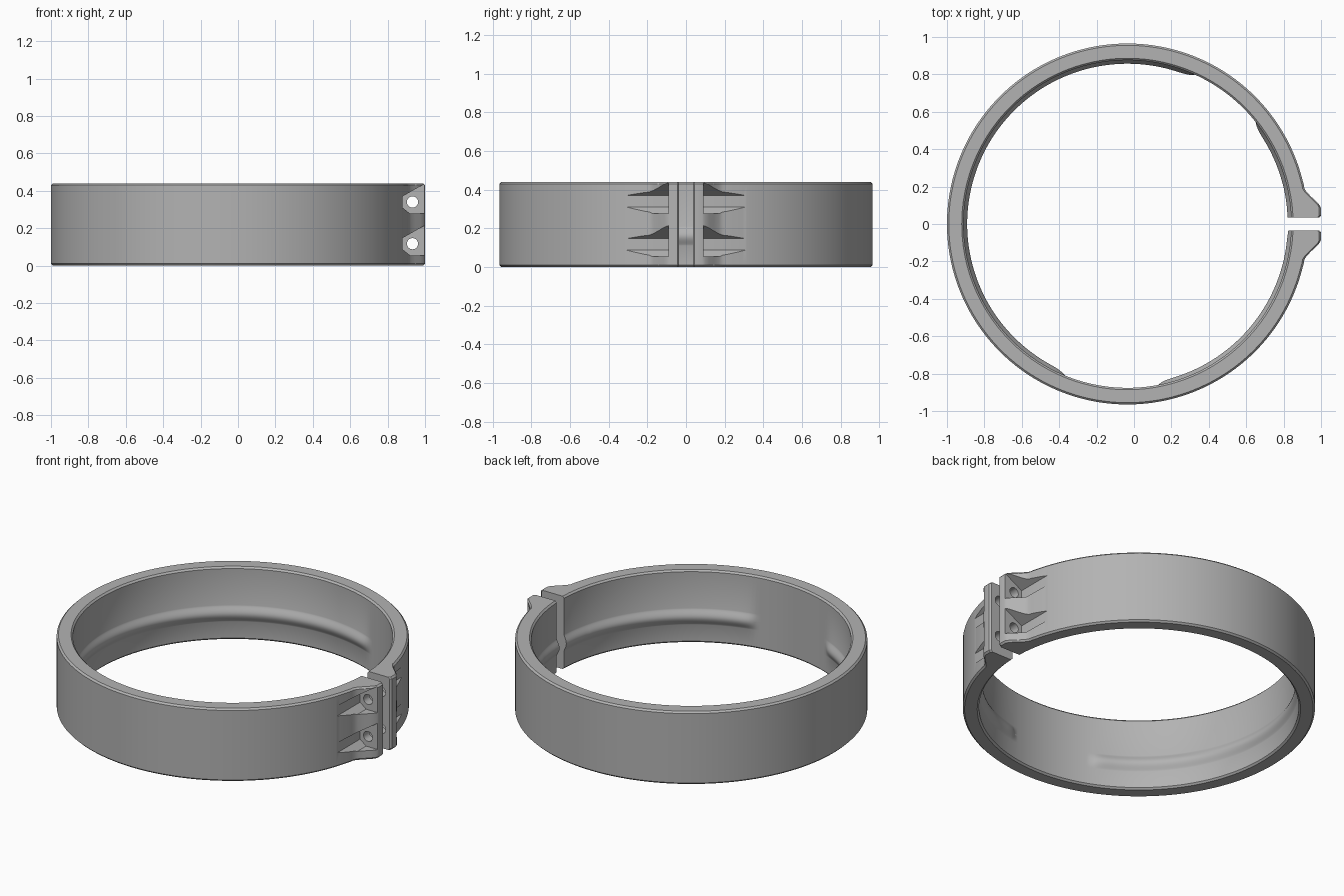
import bpy, bmesh, math

if "Cube" in bpy.data.objects:
    bpy.data.objects.remove(bpy.data.objects["Cube"], do_unlink=True)

CX, R_OUT, R_IN, H, BEV = -0.035, 0.965, 0.876, 0.44, 0.01
RIDGE_Z, RIDGE_W, RIDGE_H = 0.16, 0.05, 0.019

grey = bpy.data.materials.new("plain grey")
grey.use_nodes = True
grey.diffuse_color = (0.45, 0.45, 0.45, 1)
grey.node_tree.nodes["Principled BSDF"].inputs["Base Color"].default_value = (0.45, 0.45, 0.45, 1)


def make_object(name, bm):
    bmesh.ops.recalc_face_normals(bm, faces=bm.faces)
    mesh = bpy.data.meshes.new(name)
    bm.to_mesh(mesh)
    bm.free()
    mesh.materials.append(grey)
    obj = bpy.data.objects.new(name, mesh)
    bpy.context.collection.objects.link(obj)
    return obj


def ridge_amount(deg):
    """Inner ridge runs in two arcs with rounded ends."""
    amount = 0
    for start, end in ((66, 247), (281, 360), (-10, 38)):
        t = max(0, min(1, min(deg - start, end - deg) / 6))
        amount = max(amount, math.sqrt(t * (2 - t)))
    return amount


# Stations around the ring: (inner x, inner y, outer x, outer y)
ear = [(0.035, 0.99), (0.045, 1.0), (0.085, 1.0), (0.1, 0.993), (0.12, 0.975),
       (0.145, 0.948), (0.17, 0.924), (0.19, 0.911), (0.21, 0.908)]
ear_stations = [(CX + math.sqrt(R_IN ** 2 - y * y), y, x, y) for y, x in ear]
stations = list(ear_stations)
steps = 220
for i in range(steps + 1):
    a = math.radians(14.5 + 331 * i / steps)
    c, s = math.cos(a), math.sin(a)
    stations.append((CX + R_IN * c, R_IN * s, CX + R_OUT * c, R_OUT * s))
stations += [(ix, -iy, ox, -oy) for ix, iy, ox, oy in reversed(ear_stations)]

# Clamp band: chamfered section with the inner ridge, swept through the stations
bm = bmesh.new()
rings = []
for ix, iy, ox, oy in stations:
    width = math.hypot(ox - ix, oy - iy)
    ux, uy = (ox - ix) / width, (oy - iy) / width
    amount = ridge_amount(math.degrees(math.atan2(iy, ix - CX)) % 360)
    section = [(BEV, 0), (width - BEV, 0), (width, BEV), (width, H - BEV),
               (width - BEV, H), (BEV, H), (0, H - BEV)]
    for k in range(8, -9, -1):
        t = k / 8
        bump = RIDGE_H * amount * math.cos(t * math.pi / 2) ** 1.3 if abs(t) < 1 else 0
        section.append((-bump, RIDGE_Z + RIDGE_W * t))
    section.append((0, BEV))
    rings.append([bm.verts.new((ix + ux * d, iy + uy * d, z)) for d, z in section])
for r0, r1 in zip(rings, rings[1:]):
    for j in range(len(r0)):
        k = (j + 1) % len(r0)
        bm.faces.new((r0[j], r0[k], r1[k], r1[j]))
bm.faces.new(rings[0])
bm.faces.new(rings[-1])
band = make_object("clamp_band", bm)


def prism(name, outline, y0, y1):
    """Cutter: an x-z outline pushed along y."""
    bm = bmesh.new()
    ends = [[bm.verts.new((x, y, z)) for x, z in outline] for y in (y0, y1)]
    for end in ends:
        bm.faces.new(end)
    for j in range(len(outline)):
        k = (j + 1) % len(outline)
        bm.faces.new((ends[0][j], ends[0][k], ends[1][k], ends[1][j]))
    return make_object(name, bm)


# Screw pockets and screw holes, two levels on each ear
cutters = []
for base in (0.055, 0.278):
    pocket = [(0.92, base), (0.88, base + 0.032), (0.88, base + 0.092),
              (1.06, base + 0.195), (1.06, base)]
    for side in (-1, 1):
        cutters.append(prism("pocket_cutter", pocket, side * 0.09, side * 0.4))
    hole = [(0.933 + 0.03 * math.cos(i * math.pi / 12),
             base + 0.062 + 0.03 * math.sin(i * math.pi / 12)) for i in range(24)]
    cutters.append(prism("hole_cutter", hole, -0.15, 0.15))

bpy.context.view_layer.objects.active = band
for cutter in cutters:
    cutter.hide_render = True
    mod = band.modifiers.new("cut", "BOOLEAN")
    mod.operation, mod.solver, mod.object = "DIFFERENCE", "EXACT", cutter
    bpy.ops.object.modifier_apply(modifier=mod.name)
for cutter in cutters:
    bpy.data.objects.remove(cutter, do_unlink=True)

bpy.ops.object.select_all(action="DESELECT")
band.select_set(True)
bpy.ops.object.shade_smooth_by_angle(angle=math.radians(28))
